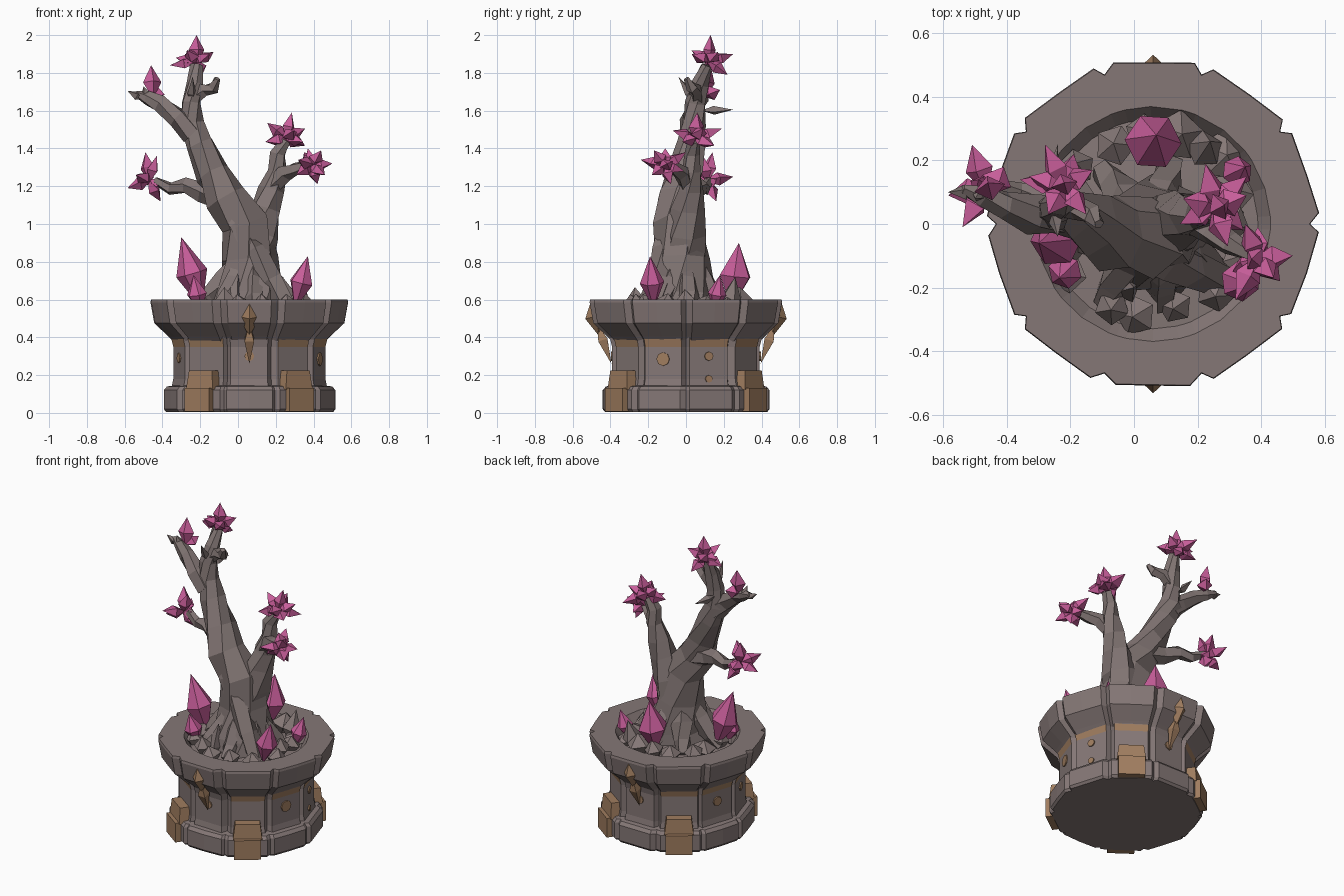
import bpy, bmesh, math, random
from mathutils import Vector, Matrix

if "Cube" in bpy.data.objects:
    bpy.data.objects.remove(bpy.data.objects["Cube"])

random.seed(4)
CX = 0.06  # pot axis in x


def material(name, rgb):
    m = bpy.data.materials.new(name)
    m.diffuse_color = (*rgb, 1)
    m.use_nodes = True
    m.node_tree.nodes["Principled BSDF"].inputs["Base Color"].default_value = m.diffuse_color
    return m


STONE = material("stone", (0.235, 0.187, 0.182))
BARK = material("bark", (0.220, 0.177, 0.171))
COPPER = material("copper", (0.35, 0.205, 0.115))
PINK = material("pink_crystal", (0.57, 0.11, 0.32))


def finish(bm, name, *mats):
    bmesh.ops.recalc_face_normals(bm, faces=bm.faces)
    me = bpy.data.meshes.new(name)
    bm.to_mesh(me)
    bm.free()
    for m in mats:
        me.materials.append(m)
    ob = bpy.data.objects.new(name, me)
    bpy.context.collection.objects.link(ob)
    return ob


def polar(deg, r, z):
    a = math.radians(deg)
    return Vector((CX + r * math.cos(a), r * math.sin(a), z))


def block_ring(name, profile, offsets, notch, band=None):
    """Ten stone blocks in a ring, separated by grooves, swept over a (radius, z) profile."""
    angles = []
    for i in range(10):
        angles.append((i * 36, notch))
        angles += [(i * 36 + o + random.uniform(-1.2, 1.2), .016 if o == 18 else random.uniform(0, .006))
                   for o in offsets]
    bm = bmesh.new()
    rings = [[bm.verts.new(polar(a, r - (n if r > 0.38 else 0), z)) for a, n in angles] for r, z in profile]
    k, per = len(angles), len(offsets) + 1
    for j in range(len(rings) - 1):
        for i in range(k):
            f = bm.faces.new((rings[j][i], rings[j][(i + 1) % k], rings[j + 1][(i + 1) % k], rings[j + 1][i]))
            groove = i % per in (0, per - 1)
            if j == band and not groove and i // per not in (2, 7):
                f.material_index = 1
    bm.faces.new(rings[0])
    bm.faces.new(rings[-1])
    return finish(bm, name, STONE, COPPER)


def spike(bm, base, tip, w, sides=4, mid=0.4, spin=0.4, flat=1.0):
    """Pointed bipyramid from base to tip, widest at mid."""
    base, tip = Vector(base), Vector(tip)
    q = (tip - base).to_track_quat('Z', 'Y')
    c = base.lerp(tip, mid)
    ring = []
    for i in range(sides):
        a = spin + i * math.tau / sides
        ring.append(bm.verts.new(c + q @ Vector((w * math.cos(a), w * flat * math.sin(a), 0))))
    b, t = bm.verts.new(base), bm.verts.new(tip)
    for i in range(sides):
        n = ring[(i + 1) % sides]
        bm.faces.new((ring[i], n, t))
        bm.faces.new((n, ring[i], b))


def limb(bm, pts, sides=6, jitter=0.13, twist=0.3):
    """Faceted branch through (x, y, z, radius) points."""
    P = [Vector(p[:3]) for p in pts]
    rings = []
    for i, p in enumerate(P):
        d = (P[min(i + 1, len(P) - 1)] - P[max(i - 1, 0)]).normalized()
        u = d.cross(Vector((0, 1, 0.05))).normalized()
        v = d.cross(u)
        ring = []
        for s in range(sides):
            a = s * math.tau / sides + i * twist
            r = pts[i][3] * (1.06 + random.uniform(-jitter, jitter))
            ring.append(bm.verts.new(p + u * r * math.cos(a) + v * r * math.sin(a)))
        rings.append(ring)
    for A, B in zip(rings, rings[1:]):
        for s in range(sides):
            t = (s + 1) % sides
            bm.faces.new((A[s], A[t], B[t], B[s]))
    bm.faces.new(rings[0])
    bm.faces.new(rings[-1])


def box(bm, deg, r, z, size):
    c = polar(deg, r, z)
    m = Matrix.Translation(c) @ Matrix.Rotation(math.radians(deg), 4, 'Z') @ Matrix.Diagonal((*size, 1))
    return bmesh.ops.create_cube(bm, size=1, matrix=m)["verts"]


# Pot: foot, body with copper band, flared rim with soil inside
block_ring("pot_foot", [(.445, .005), (.457, .02), (.457, .12), (.44, .14), (.36, .15)], (3, 18, 33), .02)
block_ring("pot_body", [(.415, .13), (.405, .18), (.405, .35), (.415, .39), (.42, .41)], (3, 33), .03, band=2)
block_ring("pot_rim", [(.40, .375), (.43, .405), (.505, .475), (.525, .585), (.522, .60), (.37, .60), (.33, .545),
                       (.10, .56)], (4, 18, 32), .03)

# Copper brackets on the foot
bm = bmesh.new()
for a in (54, 126, 234, 306):
    box(bm, a, .415, .07, (.115, .16, .125))
    top = box(bm, a, .405, .175, (.09, .175, .10))
    for v in top:
        if v.co.z > .2:
            v.co = v.co.lerp(polar(a, .39, v.co.z), .15)
finish(bm, "foot_brackets", COPPER)

# Copper diamonds with drops, front and back
bm = bmesh.new()
for a in (90, 270):
    spike(bm, polar(a, .455, .40), polar(a, .50, .60), .055, mid=.55, spin=0)
    spike(bm, polar(a, .395, .26), polar(a, .47, .47), .036, mid=.6, spin=.78)
finish(bm, "rim_ornaments", COPPER)

# Thin copper studs on the body
bm = bmesh.new()
for i, z, r in ((0, .30, .024), (0, .18, .02), (9, .285, .036), (4, .285, .03), (5, .29, .026), (2, .30, .026),
                (7, .30, .026)):
    a = 18 + i * 36
    m = Matrix.Translation(polar(a, .392, z)) @ Matrix.Rotation(math.radians(a), 4, 'Z') @ \
        Matrix.Rotation(math.pi / 2, 4, 'Y')
    bmesh.ops.create_cone(bm, cap_ends=True, segments=8, radius1=r, radius2=r, depth=.009, matrix=m)
finish(bm, "body_studs", COPPER)

# Tree: trunk, left fork, right fork, twigs
bm = bmesh.new()
limb(bm, [(.07, -.03, .5, .20), (.07, -.03, .64, .165), (.065, -.02, .82, .135), (.03, -.03, 1.0, .125),
          (-.06, -.03, 1.14, .11), (-.13, 0, 1.27, .09), (-.205, .03, 1.42, .07), (-.25, .04, 1.53, .062),
          (-.25, .05, 1.64, .05), (-.23, .07, 1.74, .045), (-.22, .11, 1.84, .03)], 7)
limb(bm, [(-.24, .03, 1.48, .06), (-.32, .03, 1.56, .057), (-.41, .06, 1.635, .045), (-.48, .09, 1.665, .035),
          (-.54, .11, 1.69, .015)])
limb(bm, [(-.24, .06, 1.66, .035), (-.18, .05, 1.71, .035), (-.13, .03, 1.72, .03), (-.11, .0, 1.77, .015)], 5)
limb(bm, [(-.08, .02, 1.13, .06), (-.19, .04, 1.17, .05), (-.28, .08, 1.20, .04), (-.36, .10, 1.19, .033),
          (-.44, .12, 1.23, .02)], 5)
limb(bm, [(.06, -.01, .80, .11), (.11, 0, .95, .10), (.15, .01, 1.08, .078), (.18, .02, 1.18, .065),
          (.205, .03, 1.28, .05), (.21, .03, 1.37, .04), (.25, .04, 1.44, .03)])
limb(bm, [(.19, .01, 1.20, .045), (.25, -.02, 1.27, .042), (.30, -.06, 1.29, .035), (.38, -.10, 1.32, .02)], 5)
# strand winding around the trunk, and small thorns
limb(bm, [(.26, -.17, .56, .06), (.17, -.14, .70, .06), (.08, -.11, .86, .06), (-.01, -.09, 1.0, .05),
          (-.10, -.06, 1.15, .03)], 5)
for b, t in (((-.5, .1, 1.66), (-.585, .10, 1.705)), ((-.27, .08, 1.60), (-.24, .25, 1.605)),
             ((-.25, .05, 1.64), (-.24, -.04, 1.78)), ((-.48, .1, 1.66), (-.50, .08, 1.73))):
    spike(bm, b, t, .025, 4)
finish(bm, "tree", BARK)

# Roots spreading over the soil
bm = bmesh.new()
for deg, l in ((10, .27), (75, .22), (130, .25), (185, .28), (235, .28), (280, .24), (330, .24)):
    c, s = math.cos(math.radians(deg)), math.sin(math.radians(deg))
    limb(bm, [(.06 + c * d, -.02 + s * d, z, r) for d, z, r in
              ((.05, .84, .03), (.12, .70, .06), (l * .75, .61, .05), (l, .55, .035))], 5, .2)
finish(bm, "roots", BARK)

# Loose rocks around the trunk
bm = bmesh.new()
for i in range(15):
    a = i * 24 + random.uniform(-6, 6)
    r = random.uniform(.23, .30)
    h = random.uniform(.60, .67)
    spike(bm, polar(a, r, .5), polar(a + random.uniform(-6, 6), r + .02, h), random.uniform(.055, .085), 5, .6, a)
spike(bm, (.21, .22, .52), (.24, .26, .72), .06, 5)
spike(bm, (-.04, -.2, .5), (0, -.2, .74), .05, 4)
finish(bm, "rocks", STONE)

# Large crystals growing from the soil
bm = bmesh.new()
for b, t, w in (((-.19, -.04, .55), (-.30, -.06, .93), .085), ((.05, .24, .55), (.07, .28, .90), .09),
                ((.30, -.17, .55), (.37, -.19, .83), .065), ((.30, .15, .53), (.35, .18, .73), .05),
                ((-.20, -.13, .53), (-.235, -.17, .73), .055)):
    spike(bm, b, t, w, 6, .5)
finish(bm, "ground_crystals", PINK)


# Crystal blossoms at the branch tips, given as petal directions
def blossom(name, c, petals, w):
    bm = bmesh.new()
    c = Vector(c)
    for p in petals:
        spike(bm, c - Vector(p) * .12, c + Vector(p), w, 4, .5, random.uniform(0, 1.5), .8)
    finish(bm, name, PINK)


blossom("top_blossom", (-.22, .12, 1.86),
        [(0, .01, .14), (.09, .05, .05), (-.06, .13, .04), (.07, -.09, .04), (-.11, .03, .02), (-.05, -.09, .06),
         (-.14, .02, -.02), (.03, .10, -.07)], .043)
blossom("upper_right_blossom", (.255, .05, 1.455),
        [(.03, .01, .135), (.10, .04, .05), (-.10, .03, .08), (.04, -.12, .04), (-.03, .14, .05), (.10, .10, -.04),
         (-.11, -.05, -.02), (.09, -.07, -.02)], .046)
blossom("lower_right_blossom", (.39, -.11, 1.31),
        [(.11, .01, .01), (.05, -.06, .08), (-.04, .11, .07), (-.07, -.13, .03), (.03, .03, -.10), (-.08, -.04, -.05),
         (.07, -.07, -.05), (0, .10, -.03), (-.02, 0, .09)], .043)
blossom("left_blossom", (-.47, .11, 1.23),
        [(-.02, .03, .15), (.04, -.02, .13), (-.115, -.02, -.04), (.07, .04, -.03), (.06, .05, -.11),
         (-.04, .14, .02), (-.07, -.12, .03)], .045)
blossom("tip_blossom", (-.45, .10, 1.68), [(-.01, .03, .16), (.04, .08, .03)], .05)
